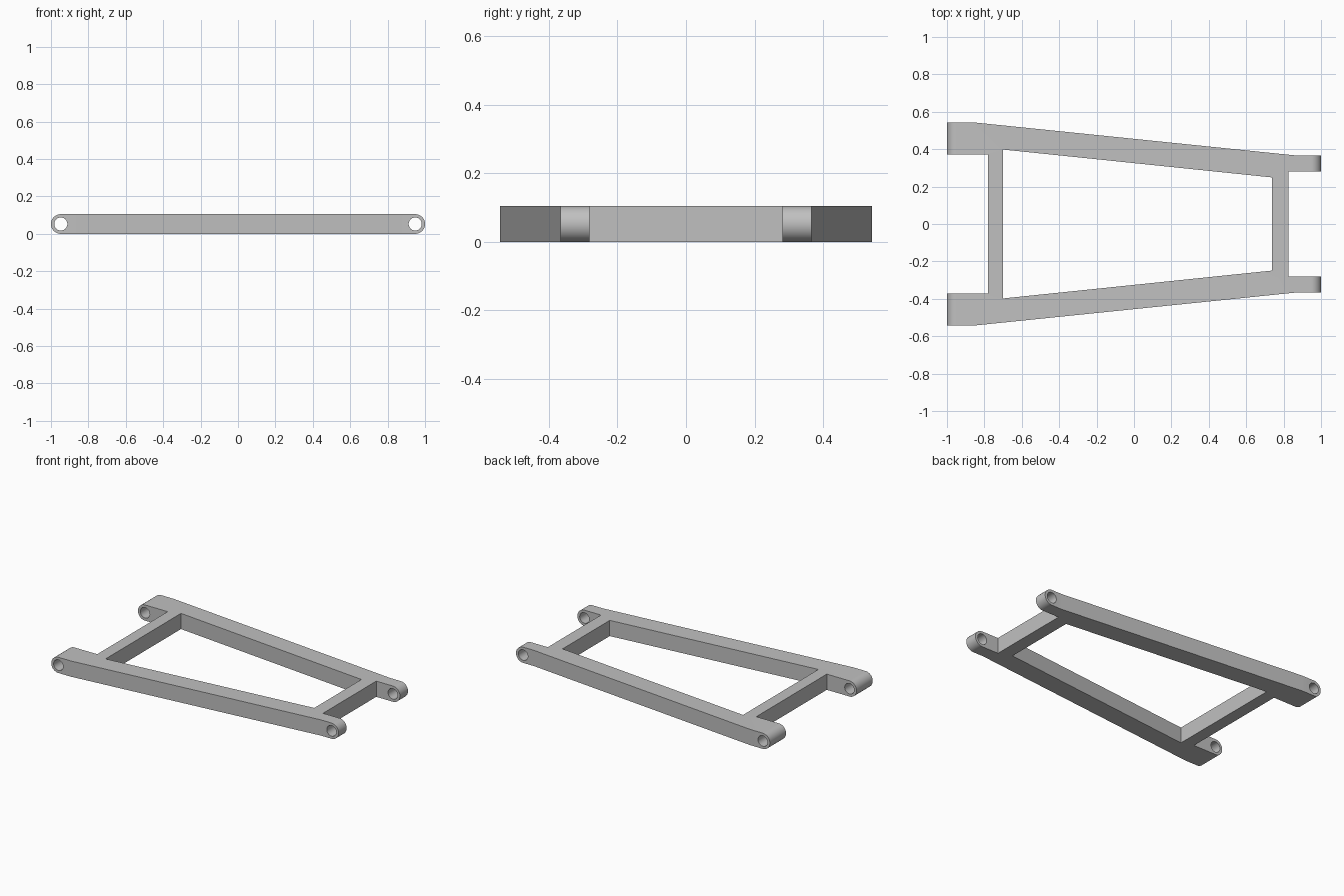
import bpy
import bmesh
import math
from mathutils import Vector

HEIGHT = 0.105
RADIUS = HEIGHT / 2
HOLE_RADIUS = 0.035
PIN_X = 1 - RADIUS

if "Cube" in bpy.data.objects:
    bpy.data.objects.remove(bpy.data.objects["Cube"], do_unlink=True)

metal = bpy.data.materials.new("grey metal")
metal.use_nodes = True
grey = (0.53, 0.53, 0.53, 1)
metal.diffuse_color = grey
metal.node_tree.nodes["Principled BSDF"].inputs["Base Color"].default_value = grey


def prism(name, points, travel):
    """Extrude a closed outline along a vector."""
    bm = bmesh.new()
    face = bm.faces.new([bm.verts.new(p) for p in points])
    result = bmesh.ops.extrude_face_region(bm, geom=[face])
    verts = [g for g in result["geom"] if isinstance(g, bmesh.types.BMVert)]
    bmesh.ops.translate(bm, verts=verts, vec=Vector(travel))
    bmesh.ops.recalc_face_normals(bm, faces=bm.faces[:])
    mesh = bpy.data.meshes.new(name)
    bm.to_mesh(mesh)
    bm.free()
    mesh.materials.append(metal)
    obj = bpy.data.objects.new(name, mesh)
    bpy.context.collection.objects.link(obj)
    return obj


def arc(x, radius, start, sweep, steps):
    """Points of an arc in the side plane, in front of the frame."""
    angles = [start + sweep * i / steps for i in range(steps + 1)]
    return [(x + radius * math.cos(a), -1, RADIUS + radius * math.sin(a)) for a in angles]


def mirrored_plan(half):
    """Complete a half plan by mirroring it front to back."""
    return [(x, y, -0.1) for x, y in half] + [(x, -y, -0.1) for x, y in reversed(half)]


def combine(target, cutter, operation):
    mod = target.modifiers.new(operation.title(), "BOOLEAN")
    mod.operation = operation
    mod.solver = "EXACT"
    mod.object = cutter
    bpy.context.view_layer.objects.active = target
    bpy.ops.object.modifier_apply(modifier=mod.name)
    bpy.data.objects.remove(cutter, do_unlink=True)


# Long bar profile with fully rounded ends
profile = arc(PIN_X, RADIUS, -math.pi / 2, math.pi, 24)
profile += arc(-PIN_X, RADIUS, math.pi / 2, math.pi, 24)
frame = prism("link_frame", profile, (0, 2, 0))

# Tapered plan with lugs at the four corners
plan = [(-0.78, 0.372), (-1.1, 0.372), (-1.1, 0.543), (-0.855, 0.543),
        (0.87, 0.366), (1.1, 0.366), (1.1, 0.281), (0.825, 0.281)]
combine(frame, prism("plan_cutter", mirrored_plan(plan), (0, 0, 0.4)), "INTERSECT")

# Open middle between the two cross bars
window = [(-0.7, 0.398), (0.738, 0.249)]
combine(frame, prism("window_cutter", mirrored_plan(window), (0, 0, 0.4)), "DIFFERENCE")

# Pin holes through the lugs
for side in (-1, 1):
    circle = arc(side * PIN_X, HOLE_RADIUS, 0, math.tau, 40)[:-1]
    combine(frame, prism("hole_cutter", circle, (0, 2, 0)), "DIFFERENCE")

bpy.ops.object.select_all(action="DESELECT")
frame.select_set(True)
bpy.context.view_layer.objects.active = frame
bpy.ops.object.shade_smooth_by_angle(angle=math.radians(30))
